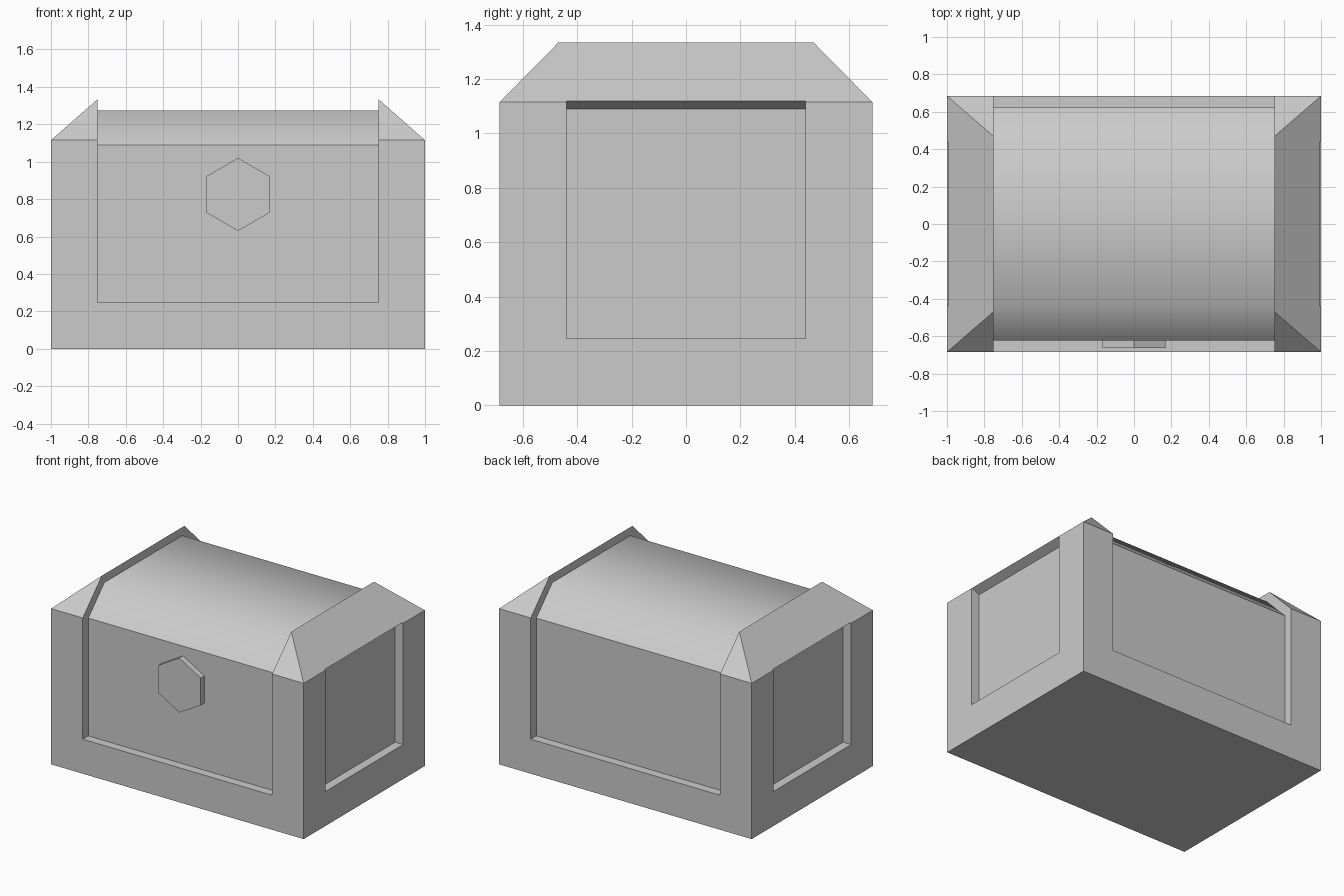
import bpy, bmesh
from math import pi, sin, cos

if "Cube" in bpy.data.objects:
    bpy.data.objects.remove(bpy.data.objects["Cube"])


def make_object(name, bm):
    bmesh.ops.recalc_face_normals(bm, faces=bm.faces)
    mesh = bpy.data.meshes.new(name)
    bm.to_mesh(mesh)
    bm.free()
    obj = bpy.data.objects.new(name, mesh)
    bpy.context.collection.objects.link(obj)
    return obj


def prism(name, start, end):
    """Solid between two matching outlines of 3D points."""
    bm = bmesh.new()
    a = [bm.verts.new(p) for p in start]
    b = [bm.verts.new(p) for p in end]
    bm.faces.new(a)
    bm.faces.new(b[::-1])
    for i in range(len(a)):
        j = (i + 1) % len(a)
        bm.faces.new((a[i], a[j], b[j], b[i]))
    return make_object(name, bm)


def cut(target, cutter):
    mod = target.modifiers.new("cut", 'BOOLEAN')
    mod.operation = 'DIFFERENCE'
    mod.solver = 'EXACT'
    mod.object = cutter
    bpy.context.view_layer.objects.active = target
    bpy.ops.object.modifier_apply(modifier=mod.name)
    bpy.data.objects.remove(cutter)


# chest block with hipped top
bm = bmesh.new()
for x, y, z in ((1, .685, 0), (1, .685, 1.115), (.75, .468, 1.335)):
    for sx in (-1, 1):
        for sy in (-1, 1):
            bm.verts.new((sx * x, sy * y, z))
bmesh.ops.convex_hull(bm, input=bm.verts)
bmesh.ops.dissolve_limit(bm, angle_limit=.01, verts=bm.verts, edges=bm.edges)
chest = make_object("chest_body", bm)

# front and back recesses plus lowered lid between the end caps
half = [(.44, 1.275), (.622, 1.09), (.622, .247), (2, .247), (2, 2)]
outline = half + [(-y, z) for y, z in reversed(half)]
cut(chest, prism("lid_cutter", [(-.75, y, z) for y, z in outline],
                 [(.75, y, z) for y, z in outline]))

# recessed side panels
side = [(.936, .247), (1.2, .247), (1.2, 1.222), (.936, 1.09)]
for s in (-1, 1):
    cut(chest, prism("side_cutter", [(s * x, -.44, z) for x, z in side],
                     [(s * x, .44, z) for x, z in side]))

# smooth shading on the lid only
for f in chest.data.polygons:
    c = f.center
    f.use_smooth = abs(c.x) < .7 and c.z > 1.1 and f.normal.z > .3

# hexagonal lock plate
ring = [(.195 * sin(i * pi / 3), .825 + .195 * cos(i * pi / 3)) for i in range(6)]
prism("lock_plate", [(x, -.663, z) for x, z in ring], [(x, -.62, z) for x, z in ring])
